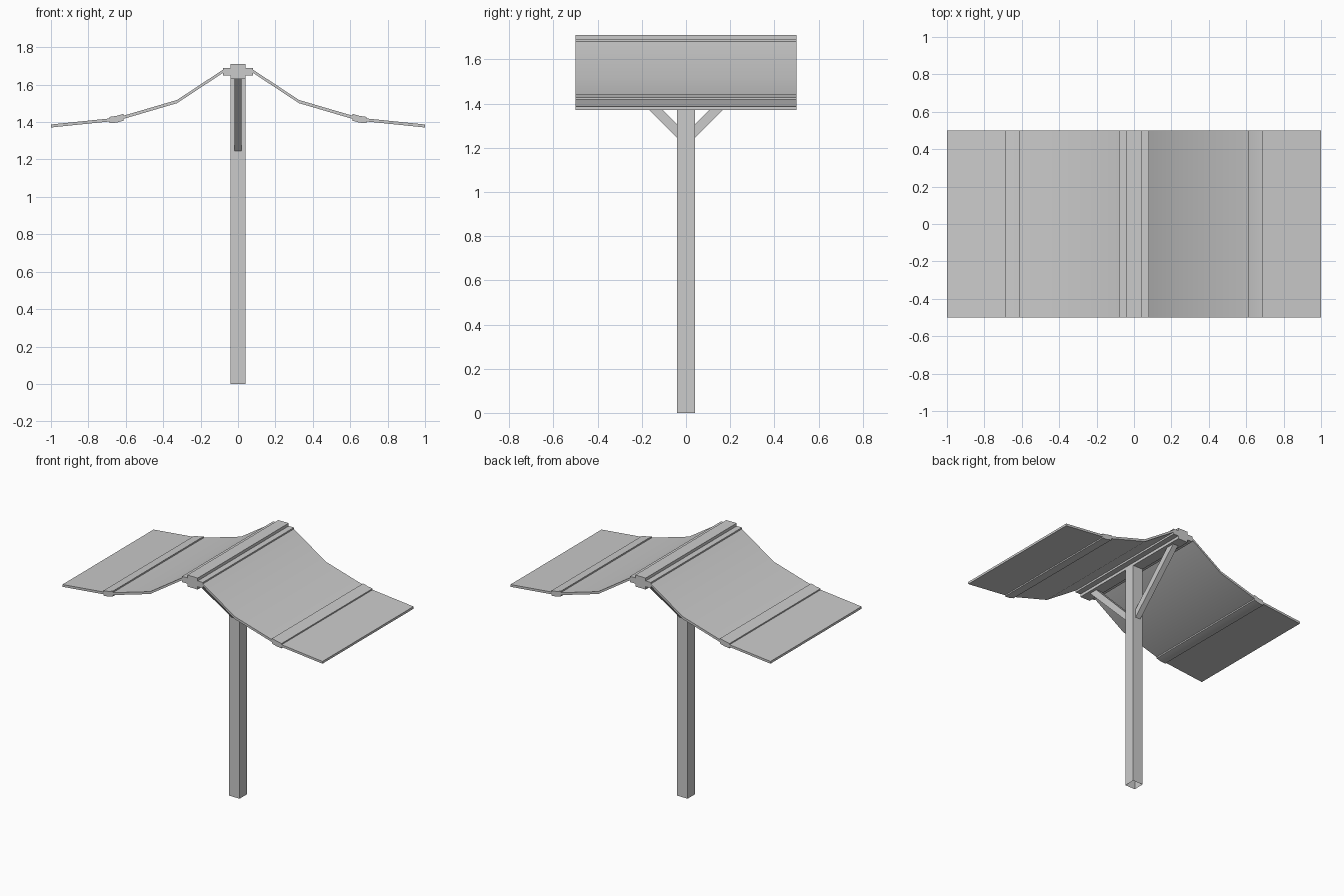
import bpy, bmesh, math

if "Cube" in bpy.data.objects:
    bpy.data.objects.remove(bpy.data.objects["Cube"])


def extrude(name, profile, half, axis='Y', smooth=False):
    """Closed 2D profile (a, z) extruded symmetrically along an axis."""
    bm = bmesh.new()
    if axis == 'Y':
        verts = [bm.verts.new((a, -half, z)) for a, z in profile]
        step = (0, 2 * half, 0)
    else:
        verts = [bm.verts.new((-half, a, z)) for a, z in profile]
        step = (2 * half, 0, 0)
    face = bm.faces.new(verts)
    ext = bmesh.ops.extrude_face_region(bm, geom=[face], use_keep_orig=True)
    moved = [g for g in ext['geom'] if isinstance(g, bmesh.types.BMVert)]
    bmesh.ops.translate(bm, verts=moved, vec=step)
    bmesh.ops.recalc_face_normals(bm, faces=bm.faces)
    mesh = bpy.data.meshes.new(name)
    bm.to_mesh(mesh)
    bm.free()
    obj = bpy.data.objects.new(name, mesh)
    bpy.context.collection.objects.link(obj)
    if smooth:
        bpy.context.view_layer.objects.active = obj
        obj.select_set(True)
        bpy.ops.object.shade_smooth_by_angle(angle=math.radians(30))
        obj.select_set(False)
    return obj


def sheet(line, t):
    """Thin strip profile: top line plus the same line lowered by t."""
    return line + [(x, z - t) for x, z in reversed(line)]


# post, open at the foot
bm = bmesh.new()
bmesh.ops.create_cube(bm, size=1)
for v in bm.verts:
    v.co = (v.co.x * 0.08, v.co.y * 0.08, (v.co.z + 0.5) * 1.64)
foot = [f for f in bm.faces if f.calc_center_median().z < 0.01]
bmesh.ops.delete(bm, geom=foot, context='FACES_ONLY')
mesh = bpy.data.meshes.new("post")
bm.to_mesh(mesh)
bm.free()
bpy.context.collection.objects.link(bpy.data.objects.new("post", mesh))

# ridge beam with side flanges
half = [(0.04, 1.63), (0.04, 1.65), (0.08, 1.65),
        (0.08, 1.69), (0.04, 1.69), (0.04, 1.71)]
extrude("ridge_beam", half + [(-x, z) for x, z in reversed(half)], 0.5)

# roof panels, joint strips and braces on both sides
upper = [(0.065, 1.69), (0.326, 1.518), (0.65, 1.423)]
lower = [(0.65, 1.423), (1.0, 1.387)]
strip = [(0.613, 1.444), (0.65, 1.433), (0.686, 1.428),
         (0.686, 1.394), (0.65, 1.397), (0.613, 1.407)]
brace = [(0.03, 1.235), (0.43, 1.635), (0.365, 1.635), (0.03, 1.295)]
for s, side in ((-1, "left"), (1, "right")):
    flip = lambda pts: [(s * a, z) for a, z in pts]
    extrude("upper_panel_" + side, flip(sheet(upper, 0.017)), 0.5, smooth=True)
    extrude("lower_panel_" + side, flip(sheet(lower, 0.016)), 0.5)
    extrude("joint_strip_" + side, flip(strip), 0.5, smooth=True)
    extrude("brace_" + ("front" if s < 0 else "back"), flip(brace), 0.02, 'X')
